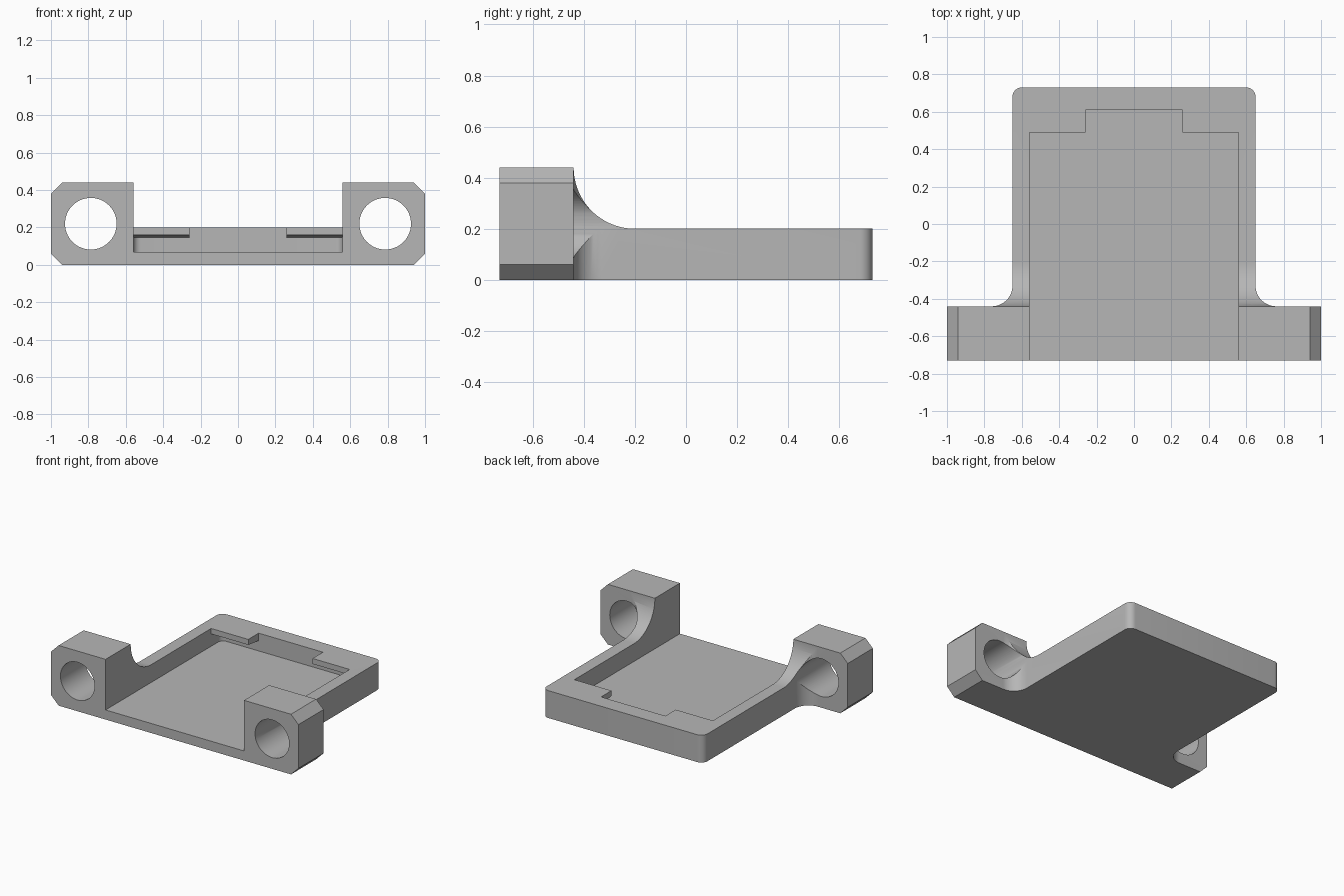
import bpy, bmesh
from math import sin, cos, radians

if "Cube" in bpy.data.objects:
    bpy.data.objects.remove(bpy.data.objects["Cube"])

grey = bpy.data.materials.new("plain grey")
grey.use_nodes = True
colour = (0.47, 0.47, 0.47, 1)
grey.diffuse_color = colour
grey.node_tree.nodes["Principled BSDF"].inputs["Base Color"].default_value = colour


def arc(cx, cy, r, start, end, steps=16):
    angles = [radians(start + (end - start) * i / steps) for i in range(steps + 1)]
    return [(cx + r * cos(a), cy + r * sin(a)) for a in angles]


def mirrored(half):
    """Close a right-hand half outline with its mirror image."""
    return half + [(-u, v) for u, v in reversed(half)]


def prism(name, points, axis, low, high):
    """Extrude a flat profile along one axis."""
    place = {"x": lambda u, v, w: (w, u, v),
             "y": lambda u, v, w: (u, w, v),
             "z": lambda u, v, w: (u, v, w)}[axis]
    bm = bmesh.new()
    face = bm.faces.new([bm.verts.new(place(u, v, low)) for u, v in points])
    moved = bmesh.ops.extrude_face_region(bm, geom=[face])["geom"]
    bmesh.ops.translate(bm, vec=place(0, 0, high - low),
                        verts=[g for g in moved if isinstance(g, bmesh.types.BMVert)])
    bmesh.ops.recalc_face_normals(bm, faces=bm.faces)
    mesh = bpy.data.meshes.new(name)
    bm.to_mesh(mesh)
    bm.free()
    mesh.materials.append(grey)
    obj = bpy.data.objects.new(name, mesh)
    bpy.context.collection.objects.link(obj)
    return obj


def combine(target, tool, operation):
    """Apply a boolean and discard its tool."""
    mod = target.modifiers.new("cut", "BOOLEAN")
    mod.operation, mod.solver, mod.object = operation, "EXACT", tool
    tool.hide_render = True
    bpy.context.view_layer.objects.active = target
    bpy.ops.object.modifier_apply(modifier=mod.name)
    bpy.data.objects.remove(tool)


# Tray and mounting ears: plan outline with filleted ear roots
plan = mirrored([(1.1, -0.73), (1.1, -0.44)]
                + arc(0.76, -0.33, 0.11, 270, 180)
                + arc(0.60, 0.68, 0.05, 0, 90, 8))
body = prism("bracket_tray", plan, "z", -0.1, 0.6)

# Side profile: tall ears sweeping down to the low rim
side = [(-0.8, 0), (0.8, 0), (0.8, 0.2)] + arc(-0.2, 0.44, 0.24, 270, 180, 24) + [(-0.8, 0.44)]
combine(body, prism("side_profile", side, "x", -1.2, 1.2), "INTERSECT")

# Front profile: chamfered ear corners
front = mirrored([(0.94, -0.0), (1, 0.06), (1, 0.38), (0.94, 0.44)])
combine(body, prism("front_profile", front, "y", -0.9, 0.9), "INTERSECT")

# Open pocket with a stepped back edge
pocket = mirrored([(0.56, -0.9), (0.56, 0.49), (0.26, 0.49), (0.26, 0.61)])
combine(body, prism("pocket", pocket, "z", 0.07, 0.6), "DIFFERENCE")

# Undercut below the two retaining lips, with a sloping roof
recess = prism("undercut", mirrored([(0.56, 0.3)] + arc(0.52, 0.57, 0.04, 0, 90, 8)), "z", 0.07, 0.3)
roof = [(0.2, 0), (0.7, 0), (0.7, 0.134), (0.61, 0.145), (0.49, 0.16), (0.2, 0.16)]
combine(recess, prism("undercut_roof", roof, "x", -0.7, 0.7), "INTERSECT")
combine(body, recess, "DIFFERENCE")

# Round mounting holes through both ears
for s in (-1, 1):
    hole = arc(s * 0.787, 0.22, 0.138, 0, 360, 64)[:-1]
    combine(body, prism("ear_hole", hole, "y", -0.9, 0), "DIFFERENCE")

bpy.ops.object.select_all(action="DESELECT")
body.select_set(True)
bpy.context.view_layer.objects.active = body
bpy.ops.object.shade_smooth_by_angle(angle=radians(25))
